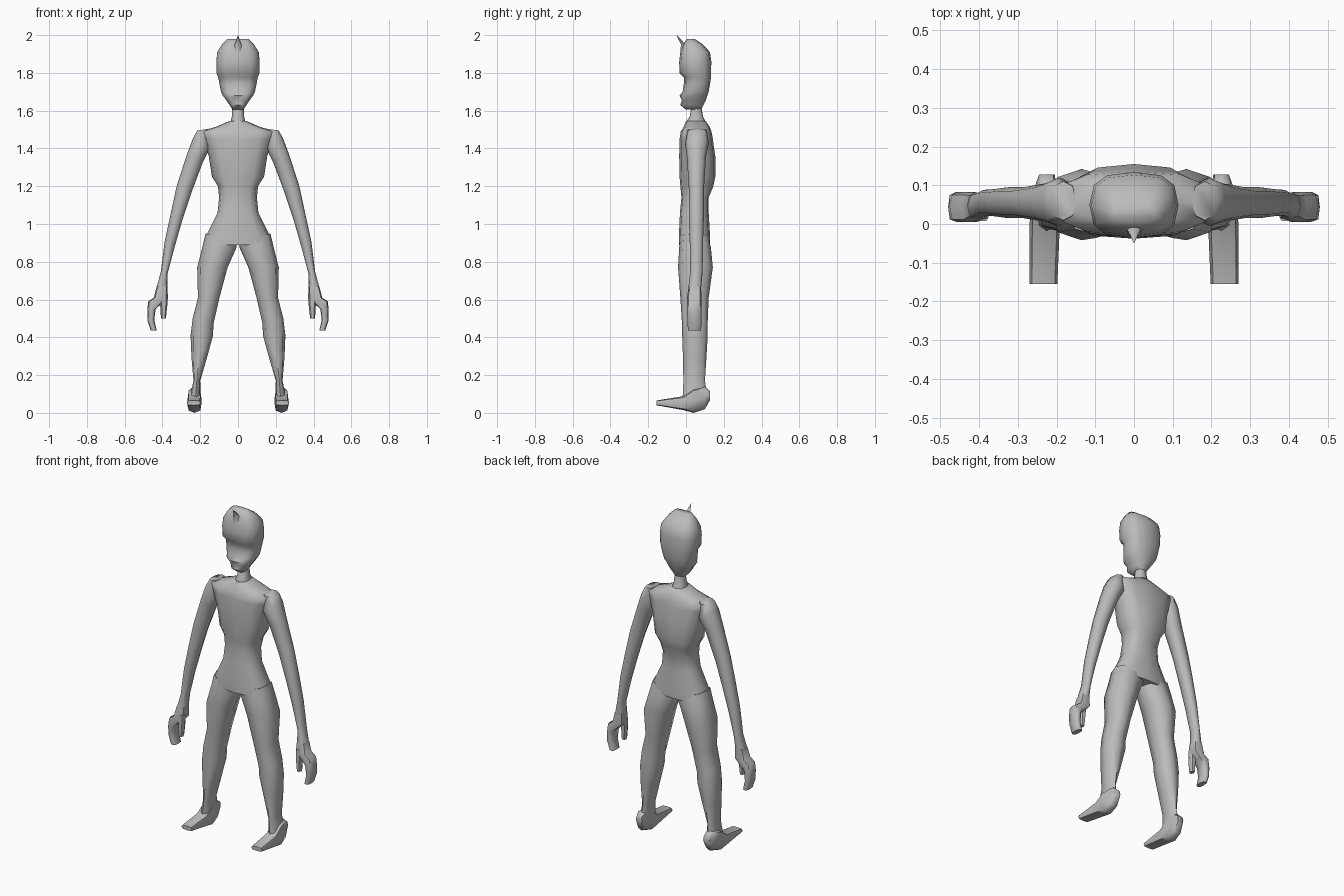
import bpy, bmesh, math
from mathutils import Vector

grey = bpy.data.materials.new("plain grey")
grey.diffuse_color = (0.5, 0.5, 0.5, 1)


def section(n, p):
    """Rounded-square outline in -1..1; p below 1 makes it boxier."""
    pts = []
    for i in range(n):
        a = 2 * math.pi * i / n
        c, s = math.cos(a), math.sin(a)
        pts.append((math.copysign(abs(c) ** p, c) if abs(c) > 1e-6 else 0,
                    math.copysign(abs(s) ** p, s) if abs(s) > 1e-6 else 0))
    return pts


def loft(name, rings, n=8, p=0.8, along="z", mirror=False, angle=60):
    """along z: ring = (x_in, z_in, x_out, z_out, y_front, y_back)
       along y: ring = (y, x_in, x_out, z_low, z_high)"""
    bm = bmesh.new()
    loops = []
    for r in rings:
        loop = []
        for u, v in section(n, p):
            s, t = (u + 1) / 2, (v + 1) / 2
            if along == "z":
                xi, zi, xo, zo, y0, y1 = r
                co = (xi + (xo - xi) * s, y0 + (y1 - y0) * t, zi + (zo - zi) * s)
            else:
                y, x0, x1, z0, z1 = r
                co = (x0 + (x1 - x0) * s, y, z0 + (z1 - z0) * t)
            loop.append(bm.verts.new(co))
        loops.append(loop)
    for a, b in zip(loops, loops[1:]):
        for i in range(n):
            j = (i + 1) % n
            bm.faces.new((a[i], a[j], b[j], b[i]))
    bm.faces.new(loops[0])
    bm.faces.new(loops[-1])
    bmesh.ops.recalc_face_normals(bm, faces=bm.faces[:])
    for f in bm.faces:
        f.smooth = True
    me = bpy.data.meshes.new(name)
    bm.to_mesh(me)
    bm.free()
    me.set_sharp_from_angle(angle=math.radians(angle))
    me.materials.append(grey)
    ob = bpy.data.objects.new(name, me)
    bpy.context.collection.objects.link(ob)
    if mirror:
        m = ob.modifiers.new("mirror", "MIRROR")
        m.use_mirror_merge = False
    return ob


def level(rows):
    """Symmetric rings from (z, half width, y_front, y_back)."""
    return [(-w, z, w, z, a, b) for z, w, a, b in rows]


# Head: skull, overhanging brow, recessed eyes, mouth and chin
loft("head", level([
    (1.605, 0.028, 0.00, 0.08), (1.63, 0.045, -0.03, 0.092),
    (1.655, 0.062, -0.022, 0.105), (1.68, 0.080, -0.034, 0.113),
    (1.70, 0.090, -0.018, 0.12), (1.74, 0.098, -0.012, 0.127),
    (1.775, 0.104, -0.010, 0.132), (1.80, 0.114, -0.035, 0.133),
    (1.86, 0.115, -0.036, 0.134), (1.91, 0.110, -0.030, 0.127),
    (1.95, 0.085, -0.015, 0.09), (1.98, 0.055, 0.005, 0.045)]), n=12, p=0.72)

# Small pointed tuft above the forehead
loft("tuft", level([(1.91, 0.026, -0.034, 0.01), (1.95, 0.018, -0.028, 0.0),
                    (1.97, 0.010, -0.038, -0.018), (2.0, 0.001, -0.05, -0.048)]),
     n=6, p=1)

# Neck flaring into the shoulders
loft("neck", level([(1.48, 0.055, -0.005, 0.115), (1.54, 0.040, 0.0, 0.105),
                    (1.57, 0.032, 0.02, 0.09), (1.63, 0.03, 0.03, 0.08)]))

# Torso: hem, waist, rib cage and sloping shoulders
loft("torso", level([
    (0.89, 0.180, -0.038, 0.128), (0.93, 0.173, -0.038, 0.128),
    (1.06, 0.108, -0.032, 0.12), (1.14, 0.100, -0.024, 0.12),
    (1.20, 0.106, -0.030, 0.145), (1.25, 0.138, -0.034, 0.155),
    (1.36, 0.155, -0.036, 0.155), (1.45, 0.185, -0.034, 0.142),
    (1.49, 0.200, -0.028, 0.135), (1.515, 0.115, -0.012, 0.125),
    (1.545, 0.045, 0.0, 0.105)]), n=12, p=0.72)

# Arms hanging outward, narrowing to the wrist
loft("arm", [
    (0.150, 1.505, 0.215, 1.495, 0.01, 0.11),
    (0.150, 1.40, 0.238, 1.455, -0.005, 0.12),
    (0.185, 1.33, 0.270, 1.37, 0.005, 0.105),
    (0.245, 1.17, 0.325, 1.20, 0.015, 0.095),
    (0.295, 1.02, 0.355, 1.06, 0.015, 0.095),
    (0.335, 0.88, 0.388, 0.91, 0.02, 0.09),
    (0.372, 0.74, 0.408, 0.75, 0.022, 0.088),
    (0.374, 0.66, 0.432, 0.66, 0.012, 0.08)], mirror=True)

# Mitten hand with curled fingers
loft("hand", [
    (0.374, 0.67, 0.430, 0.67, 0.014, 0.08),
    (0.372, 0.61, 0.446, 0.61, 0.005, 0.082),
    (0.408, 0.575, 0.476, 0.59, 0.005, 0.082),
    (0.436, 0.55, 0.480, 0.54, 0.005, 0.082),
    (0.443, 0.49, 0.478, 0.485, 0.008, 0.082),
    (0.430, 0.435, 0.462, 0.435, 0.01, 0.08)], p=0.6, mirror=True)
loft("thumb", [
    (0.370, 0.63, 0.422, 0.63, 0.006, 0.05),
    (0.374, 0.57, 0.412, 0.57, 0.006, 0.045),
    (0.382, 0.50, 0.408, 0.50, 0.008, 0.04)], n=6, mirror=True)

# Legs: thigh, knee, calf and ankle
loft("leg", [
    (0.004, 0.90, 0.172, 0.95, -0.03, 0.12),
    (0.010, 0.87, 0.188, 0.88, -0.036, 0.132),
    (0.055, 0.77, 0.216, 0.77, -0.042, 0.142),
    (0.098, 0.61, 0.212, 0.61, -0.030, 0.12),
    (0.130, 0.47, 0.240, 0.50, -0.022, 0.115),
    (0.132, 0.41, 0.251, 0.41, -0.020, 0.115),
    (0.165, 0.29, 0.246, 0.29, -0.016, 0.108),
    (0.200, 0.17, 0.236, 0.17, -0.014, 0.10),
    (0.198, 0.07, 0.255, 0.08, -0.018, 0.115)], p=0.75, mirror=True)

# Feet: wedge from rounded heel to flat toe
loft("foot", [
    (0.128, 0.205, 0.245, 0.07, 0.115), (0.10, 0.200, 0.255, 0.02, 0.14),
    (0.04, 0.192, 0.268, 0.0, 0.13), (-0.015, 0.192, 0.270, 0.015, 0.088),
    (-0.155, 0.198, 0.270, 0.04, 0.066)], p=0.6, along="y", mirror=True)
